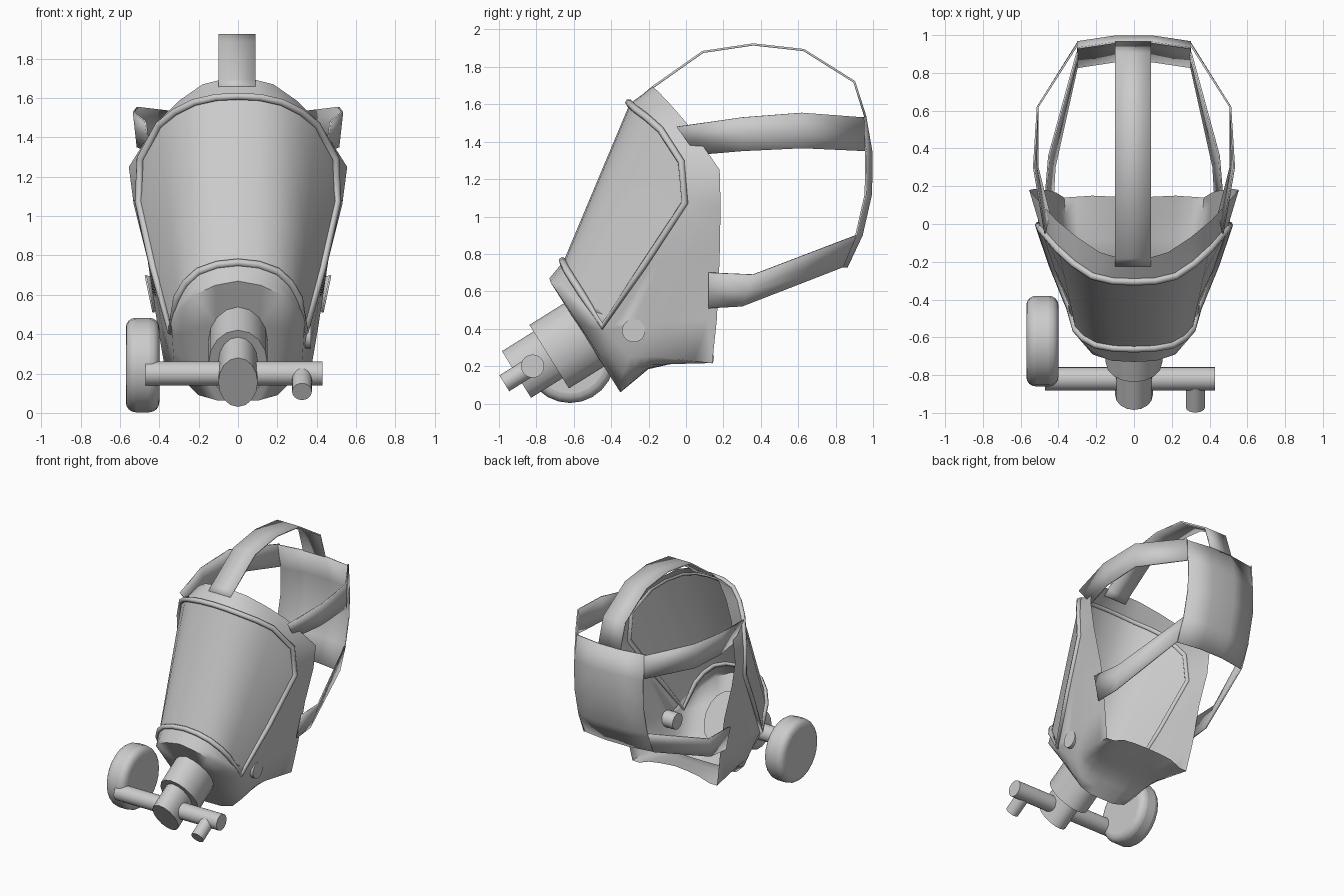
import bpy, bmesh, math
from mathutils import Vector

if "Cube" in bpy.data.objects:
    bpy.data.objects.remove(bpy.data.objects["Cube"])

grey = bpy.data.materials.new("grey rubber")
grey.diffuse_color = (0.6, 0.6, 0.6, 1)
grey.use_nodes = True
grey.node_tree.nodes["Principled BSDF"].inputs["Base Color"].default_value = grey.diffuse_color


def finish(obj, angle=None):
    obj.data.materials.append(grey)
    if angle:
        bpy.ops.object.select_all(action='DESELECT')
        obj.select_set(True)
        bpy.context.view_layer.objects.active = obj
        bpy.ops.object.shade_smooth_by_angle(angle=math.radians(angle))
    return obj


def resample(pts, n):
    # n evenly spaced parameters along a polyline, keeping its corners
    pts, out = [Vector(p) for p in pts], []
    for i in range(n):
        t = i * (len(pts) - 1) / (n - 1)
        k = min(int(t + 1e-6), len(pts) - 2)
        out.append(pts[k].lerp(pts[k + 1], t - k))
    return out


def refine(cols, gaps):
    # add rounded in-between columns in the given gaps, mirrored at the centre
    def flip(col):
        return [Vector((-p.x, p.y, p.z)) for p in col]
    ext = [flip(cols[1])] + cols + [flip(cols[-2])]
    out = []
    for i, col in enumerate(cols):
        out.append(col)
        if i in gaps:
            out.append([(9 * (b + c) - a - d) / 16
                        for a, b, c, d in zip(*ext[i:i + 4])])
    return out


def sheet(name, cols, mirror=True, thickness=0):
    # thin surface lofted across columns of equal length
    bm = bmesh.new()
    grid = [[bm.verts.new(p) for p in c] for c in cols]
    for a, b in zip(grid, grid[1:]):
        for i in range(len(a) - 1):
            bm.faces.new((a[i], b[i], b[i + 1], a[i + 1]))
    bmesh.ops.remove_doubles(bm, verts=bm.verts, dist=0.0005)
    bmesh.ops.recalc_face_normals(bm, faces=bm.faces)
    mesh = bpy.data.meshes.new(name)
    bm.to_mesh(mesh)
    bm.free()
    obj = bpy.data.objects.new(name, mesh)
    bpy.context.collection.objects.link(obj)
    if mirror:
        obj.modifiers.new("mirror", 'MIRROR').use_axis[0] = True
    if thickness:
        solid = obj.modifiers.new("thickness", 'SOLIDIFY')
        solid.thickness, solid.offset = thickness, 0
    return finish(obj, 65)


def cylinder(name, start, direction, length, rx, ry, bevel=0.0, sides=24):
    # tube running from start along direction, oval if rx != ry
    d = Vector(direction).normalized()
    bpy.ops.mesh.primitive_cylinder_add(vertices=sides, radius=1, depth=length)
    obj = bpy.context.object
    obj.name = name
    for v in obj.data.vertices:
        v.co.x *= rx
        v.co.y *= ry
    if abs(d.x) > 0.9:
        obj.rotation_euler = (0, math.pi / 2, 0)
    else:
        obj.rotation_euler = (math.atan2(-d.y, d.z), 0, 0)
    obj.location = Vector(start) + d * length / 2
    if bevel:
        m = obj.modifiers.new("bevel", 'BEVEL')
        m.width, m.segments = bevel, 4
    return finish(obj, 50)


# Half outline of the window, from top centre round to bottom centre
top = [(0, -.30, 1.605), (.22, -.27, 1.575), (.40, -.13, 1.46), (.495, -.02, 1.29)]
side = [(.505, 0, 1.07), (.43, -.22, .735)]
bottom = [(.34, -.44, .41), (.31, -.55, .58), (.20, -.635, .715), (0, -.655, .76)]
rim = top + side + bottom

# Window, a curved pane between top and bottom edges
pane = [(top[0], bottom[3]), (top[1], bottom[2]), (top[2], bottom[1]),
        (top[3], side[0], side[1], bottom[0])]
sheet("window", refine([resample(c, 4) for c in pane], (0, 1)))

# Window frame, a slim tube following the outline
half = [c[0] for c in refine([[Vector(p)] for p in rim], (0, 1, 7, 8))]
loop = half + [Vector((-p.x, p.y, p.z)) for p in half[-2:0:-1]]
curve = bpy.data.curves.new("window_frame", 'CURVE')
curve.dimensions = '3D'
curve.bevel_depth, curve.bevel_resolution = 0.02, 1
spline = curve.splines.new('POLY')
spline.points.add(len(loop) - 1)
for p, co in zip(spline.points, loop):
    p.co = (co.x, co.y - .006, co.z + .004, 1)
spline.use_cyclic_u = True
frame = bpy.data.objects.new("window_frame", curve)
bpy.context.collection.objects.link(frame)
finish(frame)

# Face piece, from the window outline back to the open rear edge and under the chin
rear = [
    [(0, -.18, 1.69)],
    [(.18, -.15, 1.67)],
    [(.41, .02, 1.48)],
    [(.555, .18, 1.25)],
    [(.53, .185, 1.06)],
    [(.45, 0, .76), (.46, .18, .78)],
    [(.385, -.12, .44), (.41, .165, .45)],
    [(.34, -.50, .46), (.325, -.30, .25), (.345, -.15, .25), (.37, .14, .215)],
    [(.22, -.69, .60), (.20, -.35, .09), (.21, -.20, .19), (.22, .15, .25)],
    [(0, -.73, .67), (0, -.35, .06), (0, -.20, .185), (0, .14, .27)],
]
sheet("face_piece", refine([resample([p] + r, 13) for p, r in zip(rim, rear)],
                           (0, 1, 7, 8)))

# Head straps and back pad
top_path = [(-.22, 1.655), (-.18, 1.69), (.09, 1.88), (.36, 1.92), (.63, 1.89),
            (.90, 1.72), (.96, 1.53)]
sheet("top_strap", [[Vector((-.1, y, z)), Vector((.09, y, z))]
                    for y, z in top_path], False, .012)
sheet("upper_side_strap", [resample(c, 3) for c in [
    [(.47, -.05, 1.48), (.45, .06, 1.33)],
    [(.53, .30, 1.53), (.51, .30, 1.35)],
    [(.51, .62, 1.555), (.51, .62, 1.365)],
    [(.30, .95, 1.53), (.30, .955, 1.35)]]], True, .01)
sheet("lower_side_strap", [resample(c, 3) for c in [
    [(.47, .12, .70), (.43, .12, .51)],
    [(.45, .36, .69), (.42, .30, .52)],
    [(.30, .91, .90), (.30, .84, .73)]]], True, .01)
pad_path = [(.96, 1.53), (.993, 1.34), (.99, 1.12), (.94, .90), (.86, .73)]
sheet("back_pad", [[Vector((x, y - dy, z)) for y, z in pad_path]
                   for x, dy in ((0, 0), (.1, 0), (.3, .03))], True, .01)

# Snout: two stepped oval tubes pointing forward and down
axis = Vector((0, -.85, -.53))
cylinder("snout_base", (0, -.46, .42), axis, .32, .15, .20, sides=16)
cylinder("snout_tip", (0, -.69, .29), axis, .255, .10, .147, sides=16)

# Cross tube with a forward peg and a round filter canister
cylinder("cross_tube", (-.47, -.82, .20), (1, 0, 0), .90, .062, .062)
cylinder("peg", (.325, -.84, .19), axis, .155, .05, .05)
cylinder("filter_canister", (-.57, -.62, .243), (1, 0, 0), .17, .24, .24, .05)

# Side valve, on the right only
cylinder("side_valve", (.27, -.28, .39), (1, 0, 0), .10, .062, .062)
